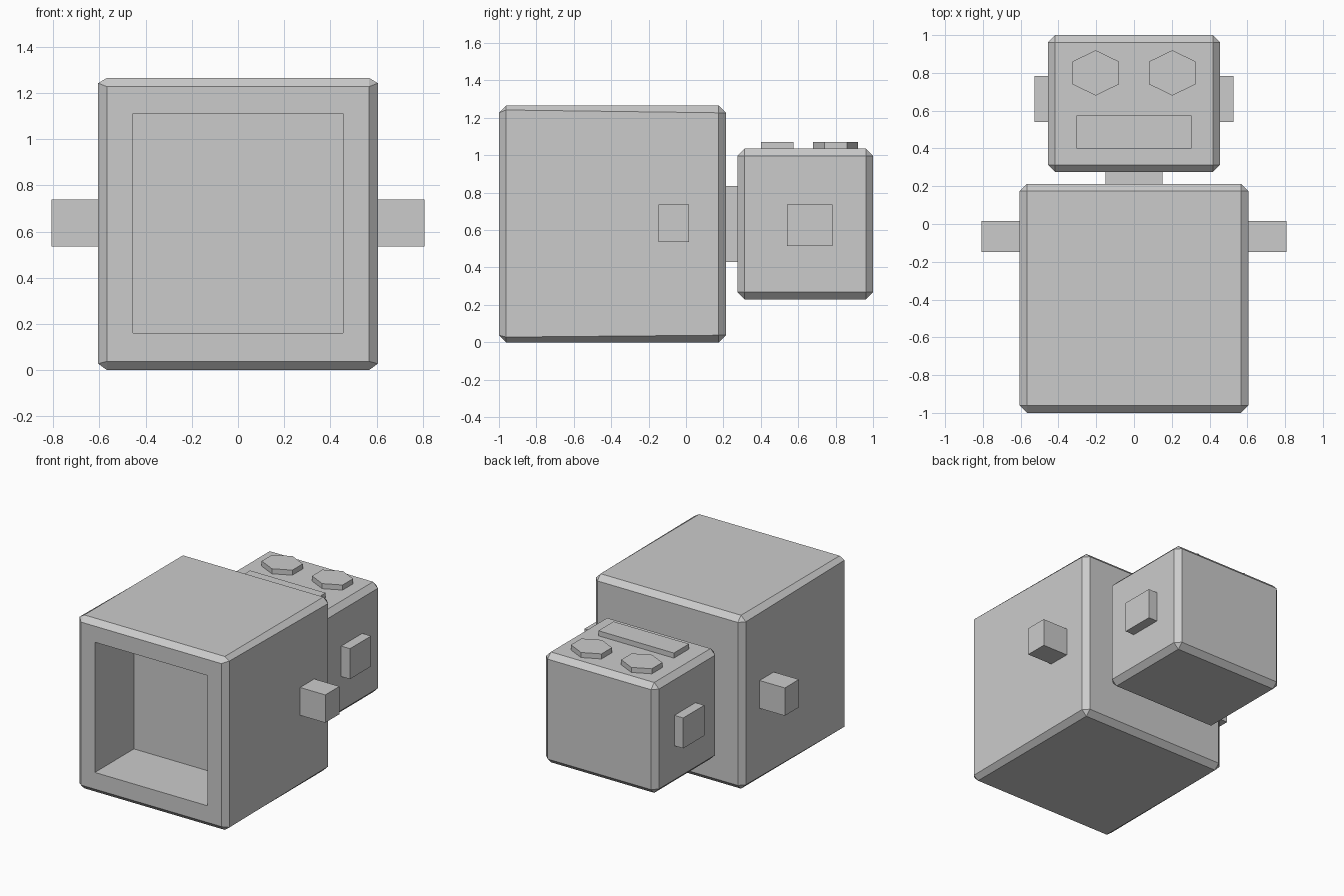
import bpy, bmesh
from mathutils import Vector

if "Cube" in bpy.data.objects:
    bpy.data.objects.remove(bpy.data.objects["Cube"], do_unlink=True)

grey = bpy.data.materials.new("plain grey")
grey.use_nodes = True
colour = (0.6, 0.6, 0.6, 1)
grey.diffuse_color = colour
grey.node_tree.nodes["Principled BSDF"].inputs["Base Color"].default_value = colour


def finish(name, bm):
    mesh = bpy.data.meshes.new(name)
    bmesh.ops.recalc_face_normals(bm, faces=bm.faces)
    bm.to_mesh(mesh)
    bm.free()
    mesh.materials.append(grey)
    obj = bpy.data.objects.new(name, mesh)
    bpy.context.collection.objects.link(obj)
    return obj


def box_mesh(low, high, chamfer=0):
    bm = bmesh.new()
    bmesh.ops.create_cube(bm, size=1)
    low, high = Vector(low), Vector(high)
    for v in bm.verts:
        v.co = (low + high) / 2 + v.co * (high - low)
    if chamfer:
        bmesh.ops.bevel(bm, geom=bm.edges[:], offset=chamfer, offset_type='OFFSET',
                        segments=1, affect='EDGES', profile=0.5)
    return bm


def box(name, low, high, chamfer=0):
    return finish(name, box_mesh(low, high, chamfer))


# Body: chamfered block with a recessed opening in its front
bm = box_mesh((-0.605, -1, 0), (0.605, 0.213, 1.265), 0.038)
for v in bm.verts:
    # side chamfers are slimmer towards the front
    if abs(v.co.x) > 0.6 and v.co.y < -0.5:
        v.co.z += 0.015 if v.co.z > 0.6 else -0.01
panel = min(bm.faces, key=lambda f: f.calc_center_median().y)
bmesh.ops.inset_region(bm, faces=[panel], thickness=0.05)
for v in panel.verts:
    v.co.x = 0.455 if v.co.x > 0 else -0.455
    v.co.z = 1.11 if v.co.z > 0.6 else 0.16
back = bmesh.ops.extrude_discrete_faces(bm, faces=[panel])["faces"][0]
bmesh.ops.translate(bm, verts=back.verts[:], vec=(0, 0.45, 0))
finish("body", bm)

# Neck and head
box("neck", (-0.152, 0.19, 0.43), (0.152, 0.3, 0.835))
box("head", (-0.455, 0.275, 0.23), (0.455, 1, 1.035), 0.038)
box("mouth", (-0.305, 0.4, 1.01), (0.305, 0.575, 1.072))

# Paired arms, ears and hexagonal eyes
for side, s in (("left", 1), ("right", -1)):
    def pair(part, inner, outer, y, z):
        xs = sorted((s * inner, s * outer))
        box(f"{side}_{part}", (xs[0], y[0], z[0]), (xs[1], y[1], z[1]))

    pair("arm", 0.58, 0.808, (-0.148, 0.015), (0.535, 0.738))
    pair("ear", 0.43, 0.526, (0.54, 0.783), (0.515, 0.737))

    bm = bmesh.new()
    bmesh.ops.create_cone(bm, cap_ends=True, segments=6, radius1=0.12, radius2=0.12, depth=0.062)
    for v in bm.verts:
        v.co.x *= 1.19
    # a point of the hexagon faces the top of the head
    bmesh.ops.translate(bm, verts=bm.verts[:], vec=(s * 0.203, 0.8, 1.041))
    finish(f"{side}_eye", bm)
